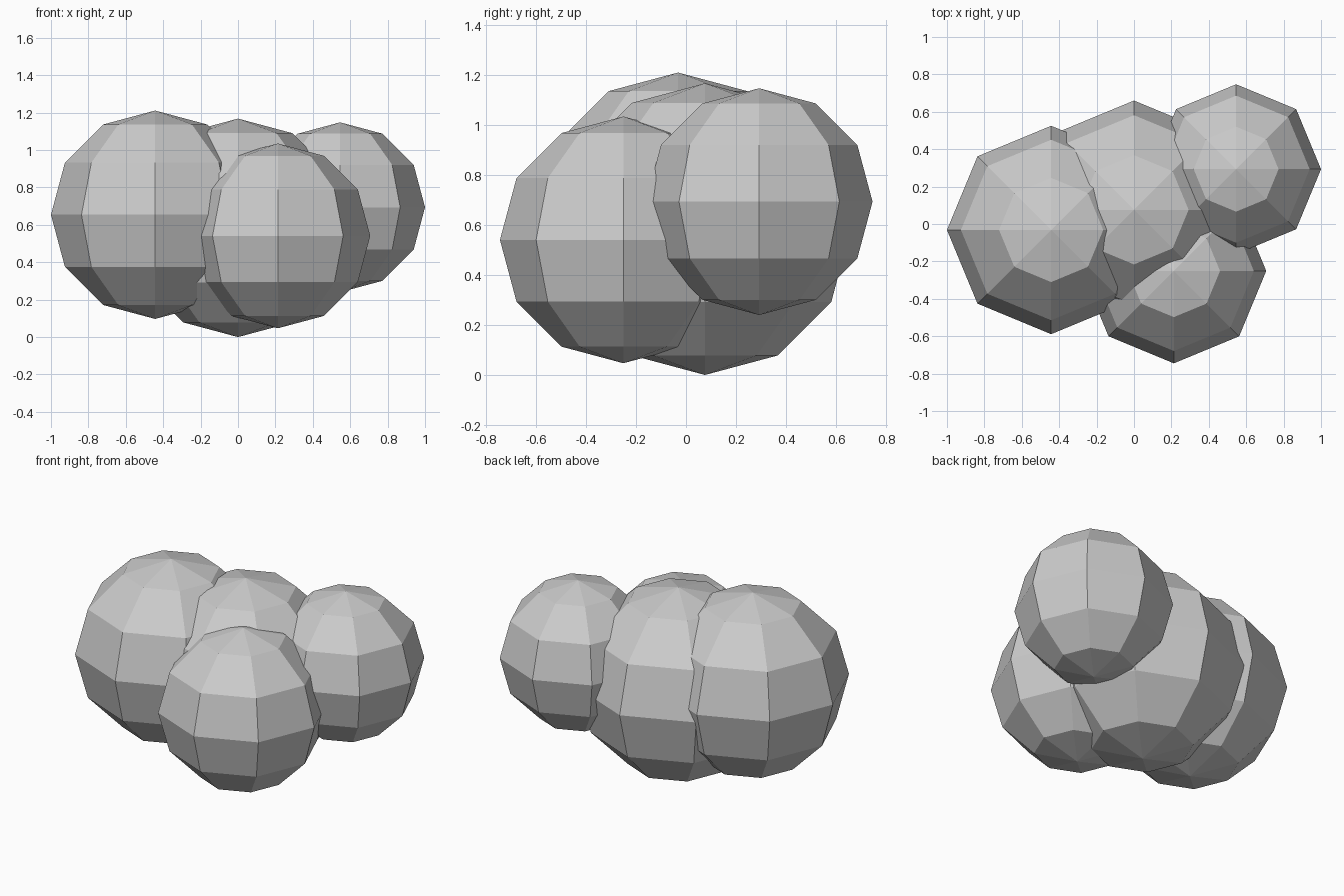
import bpy

if "Cube" in bpy.data.objects:
    bpy.data.objects.remove(bpy.data.objects["Cube"])

# Low-poly cloud made of four overlapping faceted puffs
def puff(name, centre, radius):
    bpy.ops.mesh.primitive_uv_sphere_add(
        segments=8, ring_count=6, radius=radius, location=centre)
    obj = bpy.context.object
    obj.name = name
    bpy.ops.object.shade_flat()
    return obj

puff("middle_puff", (0.0, 0.076, 0.584), 0.584)
puff("left_puff", (-0.443, -0.032, 0.654), 0.557)
puff("front_puff", (0.213, -0.251, 0.541), 0.494)
puff("right_puff", (0.546, 0.293, 0.694), 0.454)
